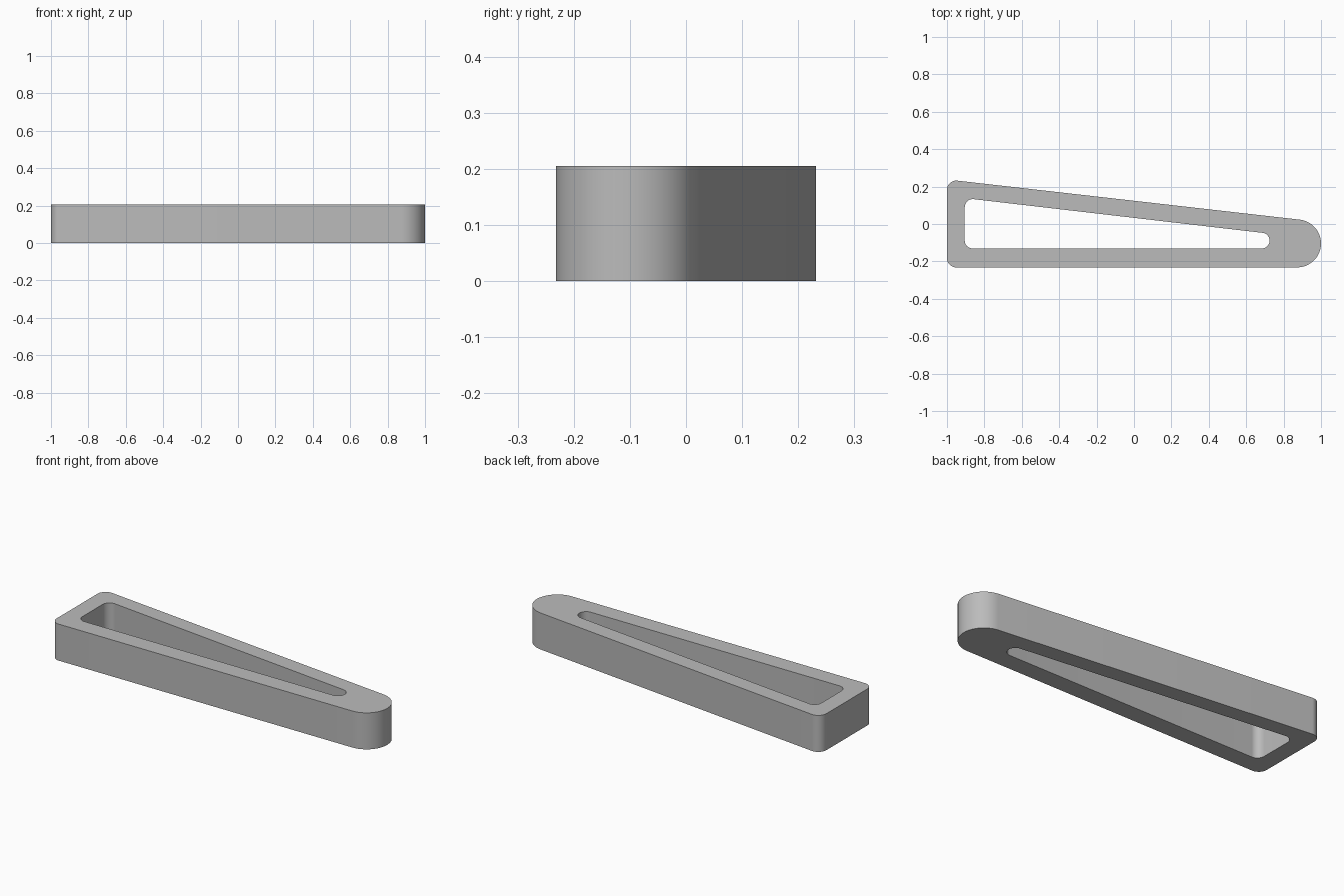
import bpy, bmesh
from math import atan2, asin, cos, sin, pi, hypot, tau

if "Cube" in bpy.data.objects:
    bpy.data.objects.remove(bpy.data.objects["Cube"])

HEIGHT = 0.205

grey = bpy.data.materials.new("plain grey")
grey.use_nodes = True
colour = (0.5, 0.5, 0.5, 1)
grey.diffuse_color = colour
grey.node_tree.nodes["Principled BSDF"].inputs["Base Color"].default_value = colour


def belt_outline(discs):
    """Outline stretched around counter-clockwise discs (x, y, radius)."""
    n = len(discs)
    # Outward direction of the straight side leaving each disc
    normals = []
    for i, (x, y, r) in enumerate(discs):
        x2, y2, r2 = discs[(i + 1) % n]
        dx, dy = x2 - x, y2 - y
        normals.append(atan2(dy, dx) - pi / 2 + asin((r - r2) / hypot(dx, dy)))
    points = []
    for i, (x, y, r) in enumerate(discs):
        start = normals[i - 1]
        sweep = (normals[i] - start) % tau
        steps = max(2, round(sweep / tau * 64))
        for k in range(steps + 1):
            a = start + sweep * k / steps
            points.append((x + r * cos(a), y + r * sin(a)))
    return points


# Outer rim and the tapered slot: two left corners and the rounded tip
rim = belt_outline([(-0.95, -0.182, 0.05), (0.872, -0.104, 0.128), (-0.95, 0.182, 0.05)])
slot = belt_outline([(-0.862, -0.088, 0.043), (0.683, -0.089, 0.042), (-0.862, 0.09, 0.043)])

# Fill between the outlines and raise the flat shape into a plate
bm = bmesh.new()
edges = []
for outline in (rim, slot):
    verts = [bm.verts.new((x, y, 0)) for x, y in outline]
    edges += [bm.edges.new((verts[i - 1], v)) for i, v in enumerate(verts)]
bmesh.ops.triangle_fill(bm, edges=edges, use_beauty=True, use_dissolve=False)
raised = bmesh.ops.extrude_face_region(bm, geom=bm.faces[:], use_keep_orig=True)["geom"]
top = [v for v in raised if isinstance(v, bmesh.types.BMVert)]
bmesh.ops.translate(bm, verts=top, vec=(0, 0, HEIGHT))
bmesh.ops.recalc_face_normals(bm, faces=bm.faces[:])

mesh = bpy.data.meshes.new("tapered_frame")
bm.to_mesh(mesh)
bm.free()
mesh.materials.append(grey)
frame = bpy.data.objects.new("tapered_frame", mesh)
bpy.context.collection.objects.link(frame)

# Smooth rounded walls with crisp rims
bpy.context.view_layer.objects.active = frame
frame.select_set(True)
bpy.ops.object.shade_smooth_by_angle(angle=pi / 6)
